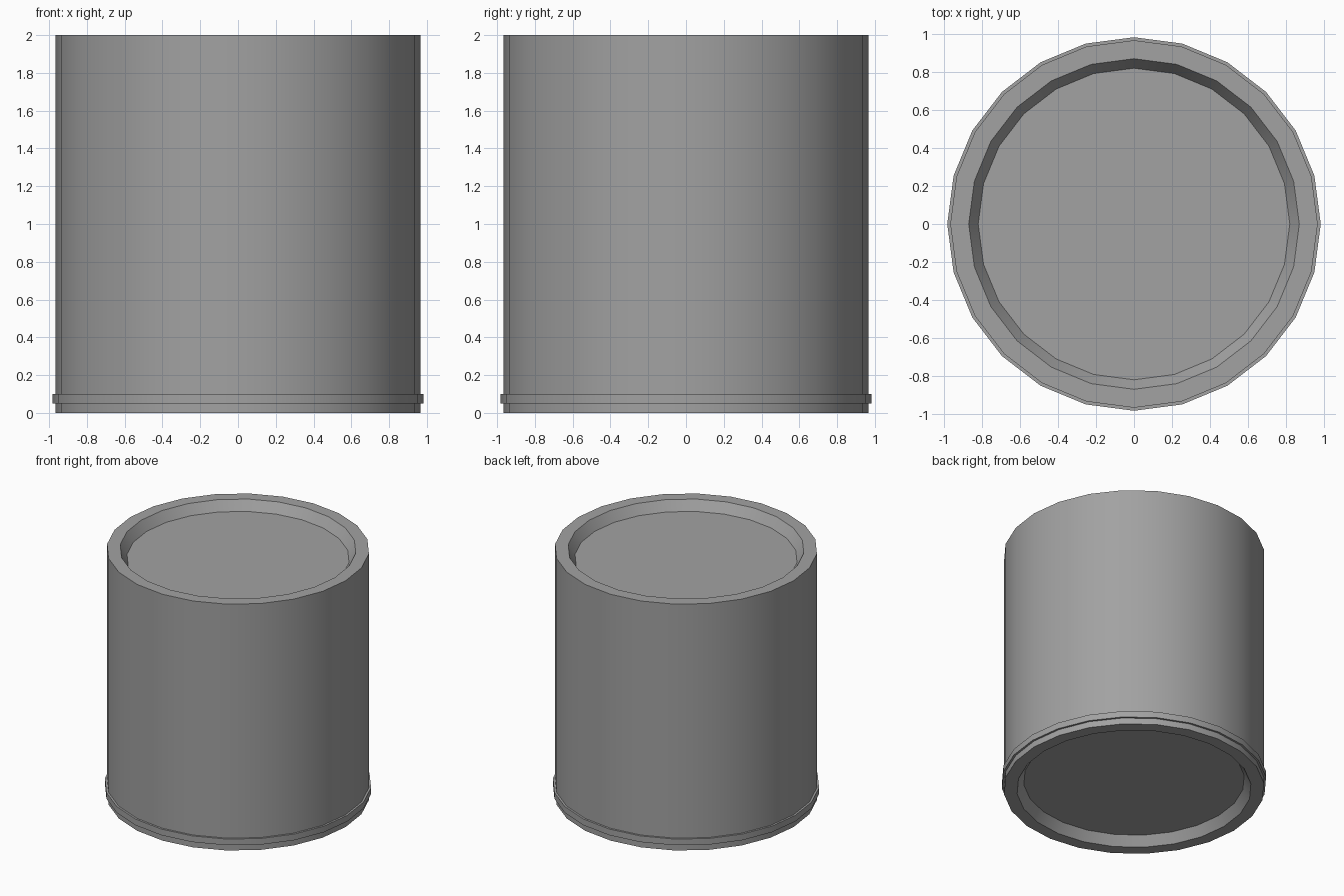
import bpy
import bmesh
import math

if "Cube" in bpy.data.objects:
    bpy.data.objects.remove(bpy.data.objects["Cube"])

SIDES = 24

grey = bpy.data.materials.new("plain grey")
grey.diffuse_color = (0.36, 0.36, 0.36, 1)
grey.use_nodes = True
grey.node_tree.nodes["Principled BSDF"].inputs["Base Color"].default_value = grey.diffuse_color


def lathe(name, profile):
    """Spin a (radius, z) profile around z and cap both ends with flat discs."""
    bm = bmesh.new()
    rings = []
    for r, z in profile:
        rings.append([bm.verts.new((r * math.cos(2 * math.pi * i / SIDES),
                                    r * math.sin(2 * math.pi * i / SIDES), z))
                      for i in range(SIDES)])
    for lower, upper in zip(rings, rings[1:]):
        for i in range(SIDES):
            j = (i + 1) % SIDES
            bm.faces.new((lower[i], lower[j], upper[j], upper[i]))
    bm.faces.new(rings[0][::-1])
    bm.faces.new(rings[-1])
    bmesh.ops.recalc_face_normals(bm, faces=bm.faces[:])
    mesh = bpy.data.meshes.new(name)
    bm.to_mesh(mesh)
    bm.free()
    mesh.materials.append(grey)
    obj = bpy.data.objects.new(name, mesh)
    bpy.context.collection.objects.link(obj)
    bpy.ops.object.select_all(action='DESELECT')
    obj.select_set(True)
    bpy.context.view_layer.objects.active = obj
    bpy.ops.object.shade_smooth_by_angle(angle=math.radians(30))
    return obj


# Can: recessed base, raised band near the bottom, straight wall, recessed lid
lathe("can", [
    (0.82, 0.075), (0.87, 0.0), (0.967, 0.0),      # base recess and rim
    (0.967, 0.05), (0.983, 0.05),                  # band underside
    (0.983, 0.10), (0.967, 0.10),                  # band top
    (0.967, 2.0), (0.87, 2.0), (0.82, 1.923),      # wall, rim, lid recess
])
